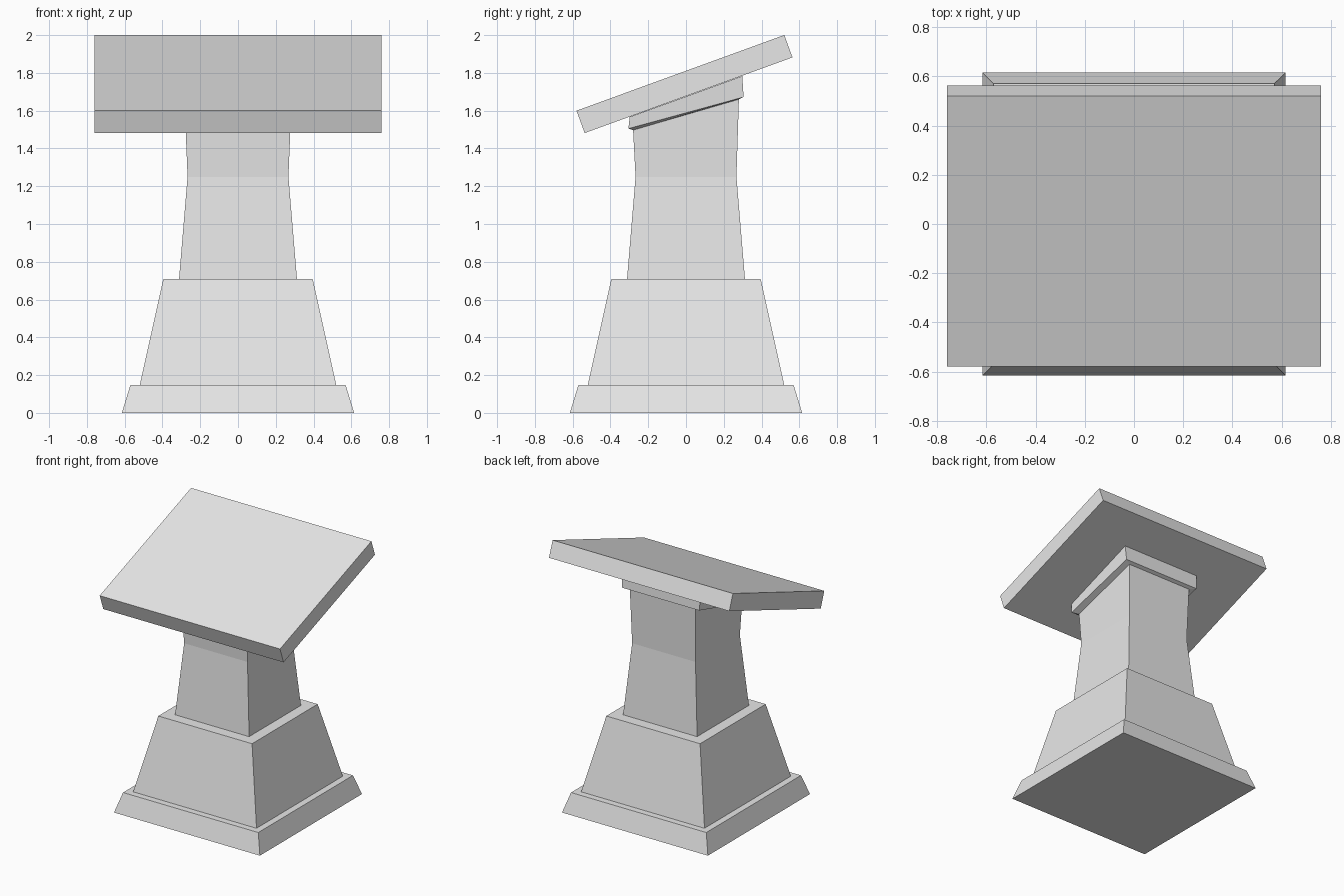
import bpy
import bmesh
import math
from mathutils import Matrix

cube = bpy.data.objects.get("Cube")
if cube:
    bpy.data.objects.remove(cube, do_unlink=True)

stone = bpy.data.materials.new("grey_stone")
stone.use_nodes = True
stone.diffuse_color = (0.8, 0.8, 0.8, 1)
stone.node_tree.nodes["Principled BSDF"].inputs["Base Color"].default_value = (0.8, 0.8, 0.8, 1)


def finish(name, bm):
    bmesh.ops.recalc_face_normals(bm, faces=bm.faces)
    mesh = bpy.data.meshes.new(name)
    bm.to_mesh(mesh)
    bm.free()
    mesh.materials.append(stone)
    obj = bpy.data.objects.new(name, mesh)
    bpy.context.collection.objects.link(obj)
    return obj


def loft(name, rings):
    """Four-sided solid; each ring is (half_x, half_y, front_z, back_z)."""
    bm = bmesh.new()
    loops = []
    for hx, hy, front, back in rings:
        corners = [(-hx, -hy, front), (hx, -hy, front), (hx, hy, back), (-hx, hy, back)]
        loops.append([bm.verts.new(c) for c in corners])
    for low, high in zip(loops, loops[1:]):
        for i in range(4):
            j = (i + 1) % 4
            bm.faces.new((low[i], low[j], high[j], high[i]))
    bm.faces.new(loops[0][::-1])
    bm.faces.new(loops[-1])
    return finish(name, bm)


def level(half, z):
    return (half, half, z, z)


# Stepped foot and tapering plinth
loft("base_step", [level(0.615, 0), level(0.57, 0.147)])
loft("plinth", [level(0.52, 0.147), level(0.395, 0.71)])

# Waisted column with a sloping top
loft("column", [level(0.312, 0.71), level(0.267, 1.25), (0.277, 0.28, 1.497, 1.66)])

# Sloping collar that flares out under the desk
loft("collar", [(0.277, 0.28, 1.497, 1.66), (0.325, 0.305, 1.505, 1.672),
                (0.332, 0.298, 1.567, 1.783)])

# Tilted desk slab
bm = bmesh.new()
bmesh.ops.create_cube(bm, size=1, matrix=Matrix.Diagonal((1.52, 1.171, 0.126, 1)))
slab = finish("desk_slab", bm)
slab.location = (0, -0.008, 1.741)
slab.rotation_euler.x = math.radians(20)
